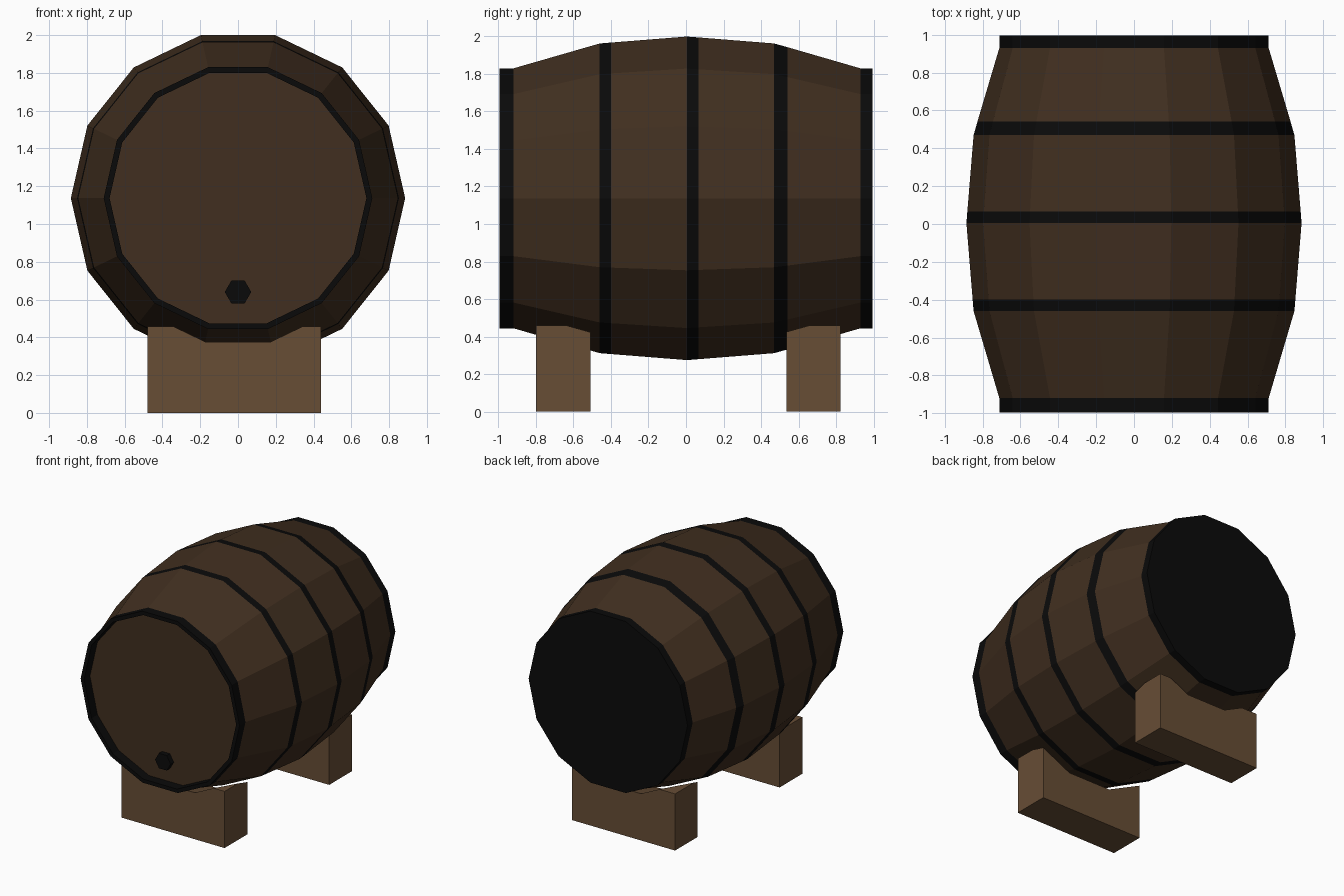
import bpy, bmesh, math

if "Cube" in bpy.data.objects:
    bpy.data.objects.remove(bpy.data.objects["Cube"])

SIDES, AXIS_Z = 14, 1.137


def material(name, rgb):
    m = bpy.data.materials.new(name)
    m.diffuse_color = (*rgb, 1)
    m.use_nodes = True
    m.node_tree.nodes["Principled BSDF"].inputs["Base Color"].default_value = m.diffuse_color
    return m


WOOD = material("dark_wood", (0.052, 0.028, 0.014))
IRON = material("black_iron", (0.003, 0.003, 0.003))
STAND = material("stand_wood", (0.135, 0.075, 0.036))


def lathe(name, profile, bands, mats, sides=SIDES, z=AXIS_Z, caps=(1, 1)):
    """Sweep (y, radius) points round the y axis; bands = material per strip."""
    bm = bmesh.new()
    rings = [[bm.verts.new((r * math.cos(2 * math.pi * i / sides), y,
                            z + r * math.sin(2 * math.pi * i / sides)))
              for i in range(sides)] for y, r in profile]
    for a, b, mat in zip(rings, rings[1:], bands):
        for i in range(sides):
            j = (i + 1) % sides
            bm.faces.new((a[i], a[j], b[j], b[i])).material_index = mat
    bm.faces.new(rings[0]).material_index = caps[0]
    bm.faces.new(rings[-1]).material_index = caps[1]
    bmesh.ops.recalc_face_normals(bm, faces=bm.faces)
    me = bpy.data.meshes.new(name)
    bm.to_mesh(me)
    bm.free()
    for m in mats:
        me.materials.append(m)
    ob = bpy.data.objects.new(name, me)
    bpy.context.collection.objects.link(ob)
    return ob


# barrel: recessed front head, rim, staves with flush iron hoops, black back
barrel = [(-0.92, 0.68), (-0.995, 0.68), (-0.995, 0.711), (-0.92, 0.711),
          (-0.46, 0.847), (-0.40, 0.852), (0.005, 0.885), (0.067, 0.88),
          (0.47, 0.847), (0.54, 0.827), (0.93, 0.711), (0.995, 0.711)]
lathe("barrel", barrel, [1, 1, 1, 0, 1, 0, 1, 0, 1, 0, 1], [WOOD, IRON], caps=(0, 1))

# hexagonal bung low on the front head
lathe("bung", [(-0.96, 0.07), (-0.91, 0.07)], [0], [IRON], sides=6, z=0.64, caps=(0, 0))

# cradle cutter: slightly larger barrel shape
cutter = lathe("cradle_cutter", [(-1, 0.728), (-0.46, 0.869), (0.48, 0.869), (1, 0.733)],
               [0, 0, 0], [STAND], caps=(0, 0))
cutter.hide_render = True
cutter.hide_viewport = True
cutter.display_type = 'WIRE'

# two support blocks, notched to cradle the barrel
for name, y0, y1 in (("front_support", -0.80, -0.51), ("back_support", 0.537, 0.825)):
    bpy.ops.mesh.primitive_cube_add(size=1, location=(-0.02, (y0 + y1) / 2, 0.229))
    ob = bpy.context.object
    ob.name = name
    ob.scale = (0.92, y1 - y0, 0.458)
    ob.data.materials.append(STAND)
    cut = ob.modifiers.new("cradle", 'BOOLEAN')
    cut.operation = 'DIFFERENCE'
    cut.solver = 'EXACT'
    cut.object = cutter
